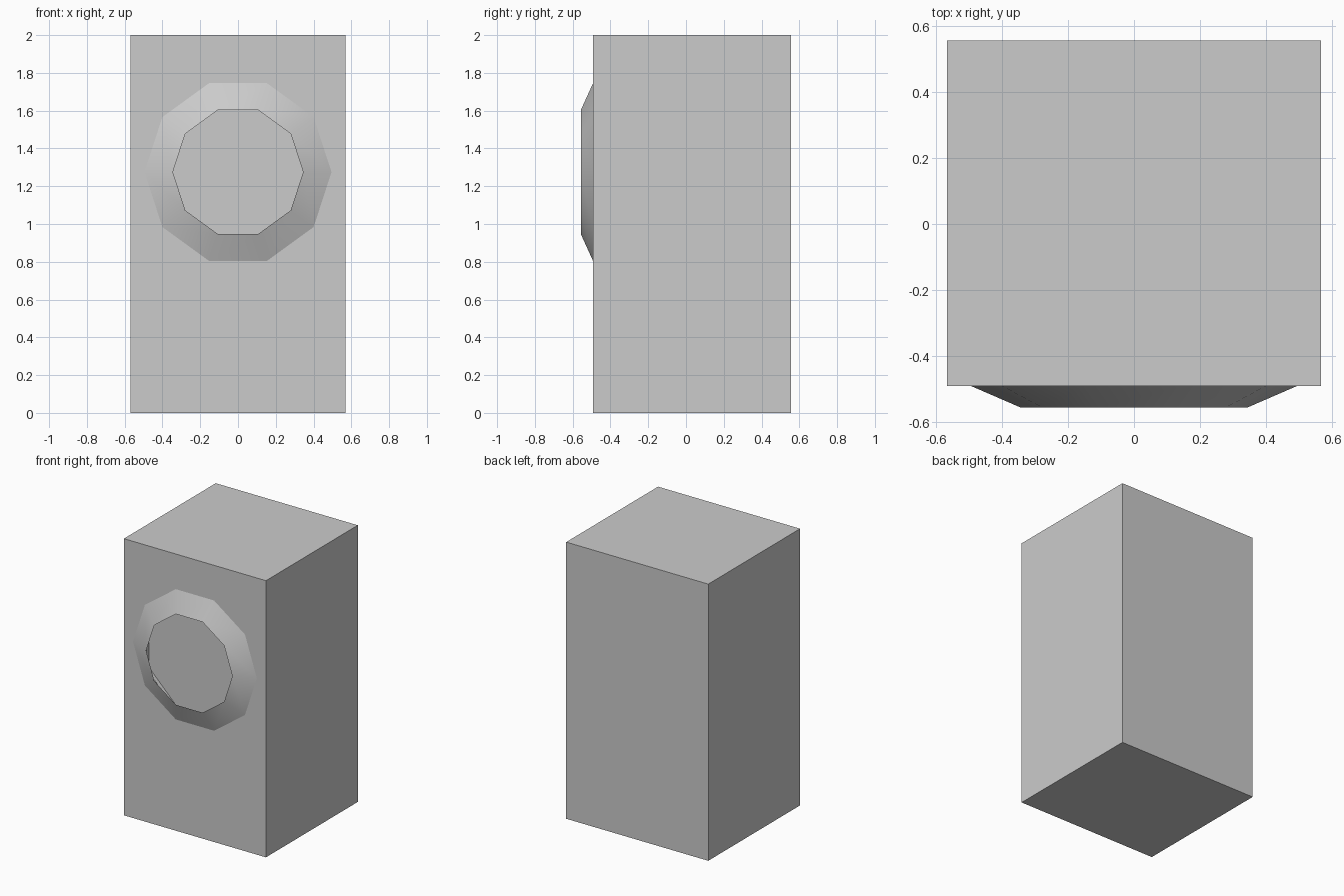
import bpy, bmesh, math

if "Cube" in bpy.data.objects:
    bpy.data.objects.remove(bpy.data.objects["Cube"])

FRONT = -0.492    # y of the cabinet's front face
TIP = -0.557      # y of the bezel's front rim
CZ = 1.275        # height of the round bezel's centre


def finish(bm, name, smooth=False):
    mesh = bpy.data.meshes.new(name)
    bm.to_mesh(mesh)
    bm.free()
    for p in mesh.polygons:
        p.use_smooth = smooth
    obj = bpy.data.objects.new(name, mesh)
    bpy.context.collection.objects.link(obj)
    return obj


def band(name, sides, r_back, y_back, r_front, y_front, turn=0.0, inward=False, smooth=False):
    """Open band between two polygon rings facing -y."""
    bm = bmesh.new()
    rings = []
    for r, y in ((r_back, y_back), (r_front, y_front)):
        ring = []
        for i in range(sides):
            a = turn + 2 * math.pi * i / sides
            ring.append(bm.verts.new((r * math.cos(a), y, CZ + r * math.sin(a))))
        rings.append(ring)
    back, front = rings
    for i in range(sides):
        j = (i + 1) % sides
        face = bm.faces.new((back[i], back[j], front[j], front[i]))
        face.normal_update()
        mid = face.calc_center_median()
        outward = face.normal.x * mid.x + face.normal.z * (mid.z - CZ) > 0
        if outward == inward:
            face.normal_flip()
    return finish(bm, name, smooth)


# Cabinet: plain tall box
bm = bmesh.new()
bmesh.ops.create_cube(bm, size=1.0)
for v in bm.verts:
    v.co.x *= 1.136
    v.co.y = FRONT if v.co.y < 0 else 0.557
    v.co.z = 0.0 if v.co.z < 0 else 2.0
finish(bm, "cabinet")

# Bezel: ten-sided sloping ring around the opening
band("bezel", 10, 0.495, FRONT, 0.345, TIP, smooth=True)

# Liner: eight-sided wall inside the bezel, down to the cabinet face
band("opening_liner", 8, 0.397, FRONT, 0.397, -0.522,
     turn=math.pi / 8, inward=True)
